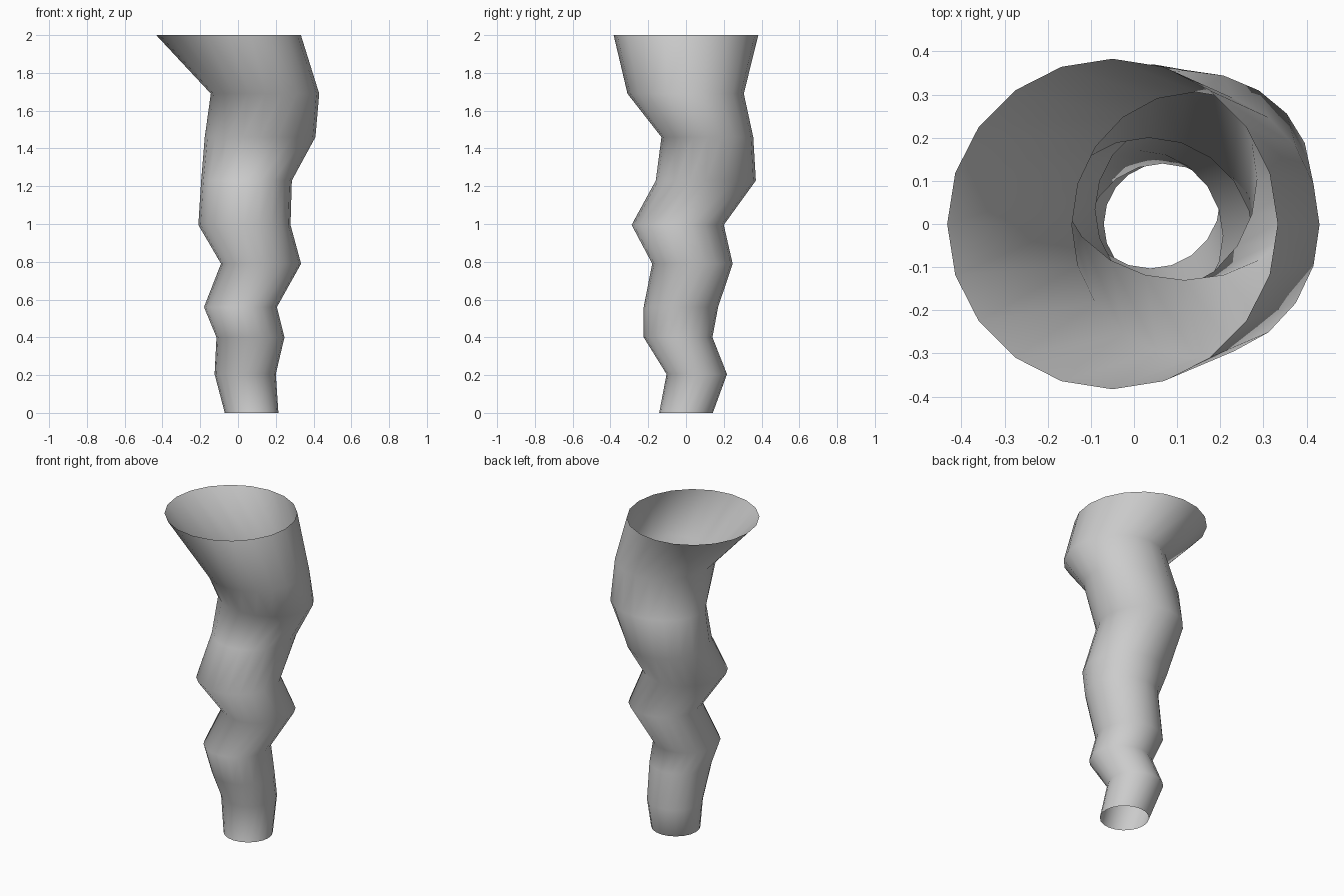
import bpy, bmesh
from math import cos, sin, pi

SIDES = 20
# Cross-sections: height, centre x, centre y, radius x, radius y
RINGS = [
    (0.00, 0.072, 0.000, 0.142, 0.142),
    (0.205, 0.038, 0.057, 0.162, 0.160),
    (0.40, 0.066, -0.042, 0.180, 0.182),
    (0.56, 0.013, -0.027, 0.193, 0.197),
    (0.79, 0.122, 0.034, 0.212, 0.213),
    (0.995, 0.034, -0.044, 0.244, 0.244),
    (1.23, 0.045, 0.105, 0.240, 0.265),
    (1.46, 0.117, 0.113, 0.293, 0.243),
    (1.69, 0.143, -0.002, 0.287, 0.308),
    (2.00, -0.050, 0.000, 0.383, 0.383),
]

# Crooked open tube lofted through the rings
bm = bmesh.new()
loops = []
for z, cx, cy, rx, ry in RINGS:
    angles = [2 * pi * i / SIDES for i in range(SIDES)]
    loops.append([bm.verts.new((cx + rx * cos(a), cy + ry * sin(a), z)) for a in angles])

for low, high in zip(loops, loops[1:]):
    for i in range(SIDES):
        j = (i + 1) % SIDES
        bm.faces.new((low[i], low[j], high[j], high[i])).smooth = True

mesh = bpy.data.meshes.new("crooked_tube")
bm.to_mesh(mesh)
bm.free()
tube = bpy.data.objects.new("crooked_tube", mesh)
bpy.context.collection.objects.link(tube)
